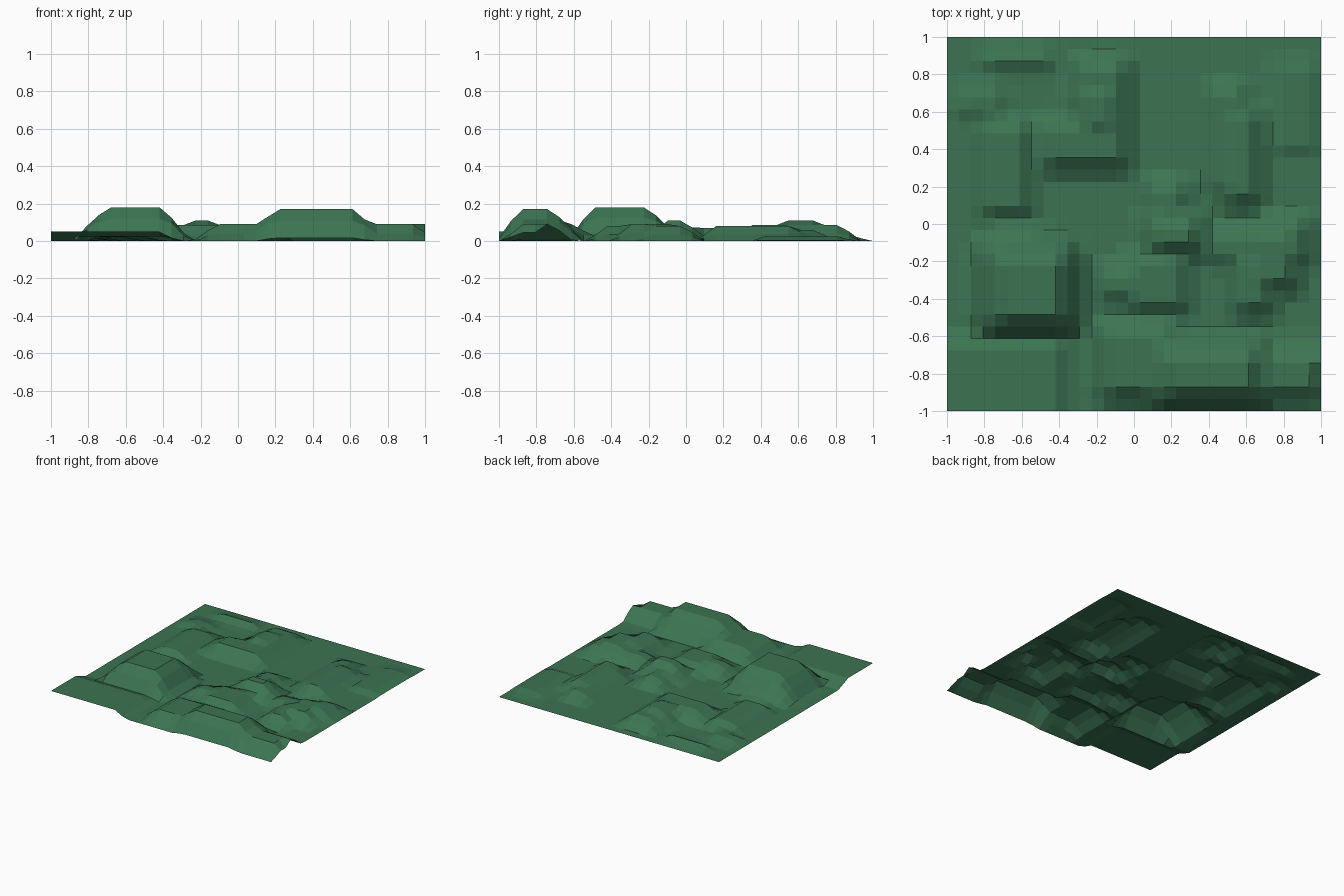
import bpy, bmesh

if "Cube" in bpy.data.objects:
    bpy.data.objects.remove(bpy.data.objects["Cube"])

N = 31                 # grid cells per side
CELL = 2.0 / N

# Plateaus in grid steps: x from, x to, y from, y to, height
HILLS = [
    (5, 9, 8, 12, .18), (5, 7, 12, 14, .07),                        # tall left hill, spur
    (19, 25, 2, 4, .17), (14, 18, 2, 6, .09), (25, 30, 2, 4, .09),  # front right ridge
    (30, 31, 4, 4, .09),                                            # right end of ridge
    (0, 9, 0, 5, .05),                                              # front left terrace
    (4, 8, 29, 29, .035), (2, 4, 25, 26, .035), (4, 6, 17, 23, .065),  # left bumps
    (9, 14, 21, 23, .085), (12, 14, 23, 28, .085), (12, 13, 24, 26, .11),  # rear L hill
    (16, 19, 9, 12, .07), (14, 16, 10, 11, .07),                    # middle
    (18, 20, 14, 15, .11), (18, 19, 16, 18, .07),
    (24, 25, 18, 24, .08), (23, 24, 19, 26, .06),                   # right rear ridge
    (25, 26, 9, 12, .08), (26, 28, 11, 14, .09), (28, 29, 13, 15, .08),   # diagonal hill
    (23, 25, 13, 14, .06),
    (28, 30, 22, 28, .025),                                         # back right bump
]


def height(i, j):
    """Highest plateau here; slopes are steeper to the right and front."""
    z = 0.0
    for x0, x1, y0, y1, h in HILLS:
        s = 0.55 + 5 * h
        tx = max((x0 - i) / 2.2, (i - x1) / 1.7, 0) / s
        ty = max((y0 - j) / 1.55, (j - y1) / 2.1, 0) / s
        t = (tx ** 2.5 + ty ** 2.5) ** 0.4
        if t < 1:
            z = max(z, h * (1 - t ** 1.3))
    return z


# Terrain sheet
bm = bmesh.new()
bmesh.ops.create_grid(bm, x_segments=N, y_segments=N, size=1)
for v in bm.verts:
    v.co.z = height(round((v.co.x + 1) / CELL), round((v.co.y + 1) / CELL))
mesh = bpy.data.meshes.new("terrain")
bm.to_mesh(mesh)
bm.free()
terrain = bpy.data.objects.new("terrain", mesh)
bpy.context.collection.objects.link(terrain)

# Grass colour
grass = bpy.data.materials.new("grass")
grass.diffuse_color = (0.045, 0.175, 0.085, 1)
grass.use_nodes = True
grass.node_tree.nodes["Principled BSDF"].inputs["Base Color"].default_value = grass.diffuse_color
mesh.materials.append(grass)
